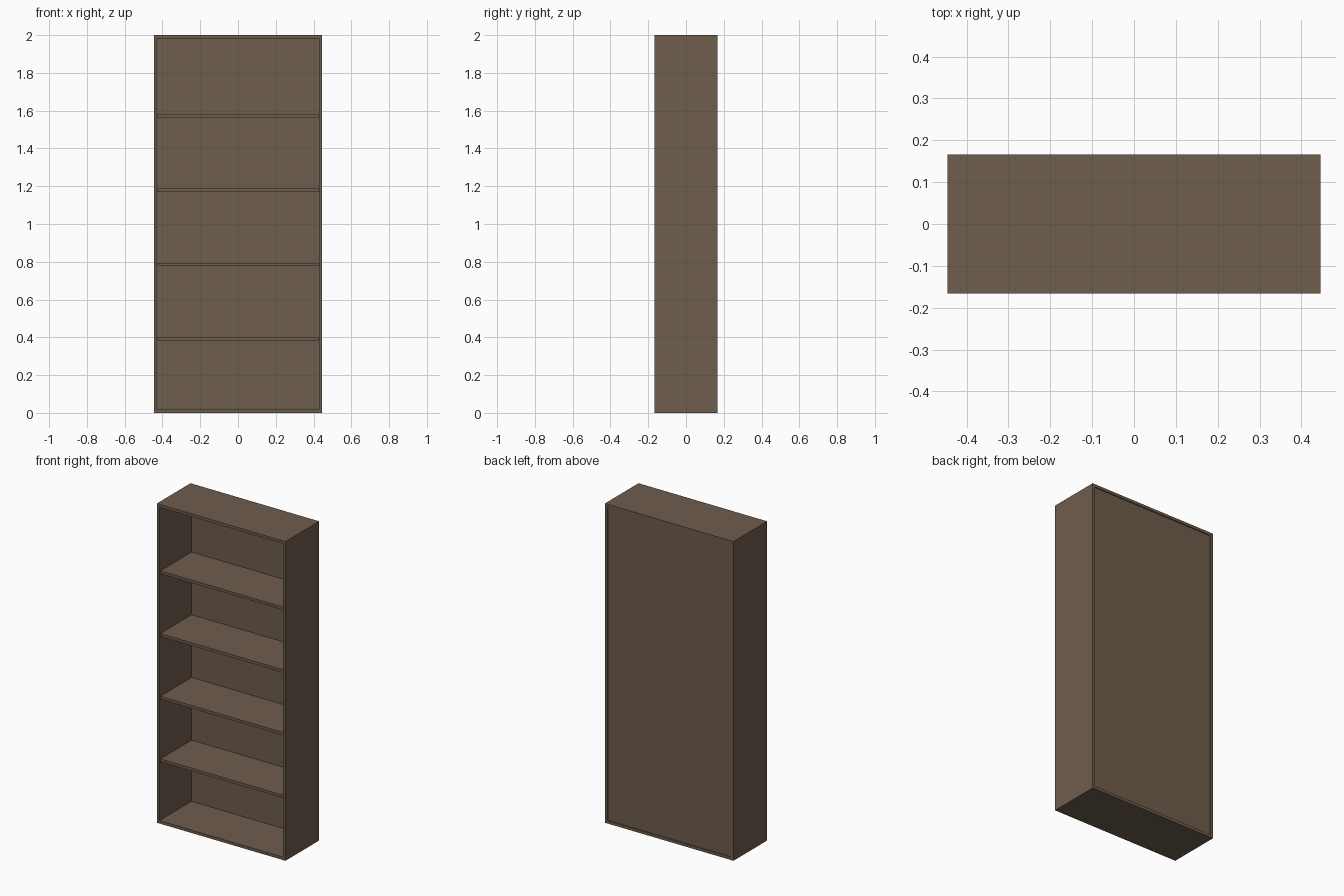
import bpy

if "Cube" in bpy.data.objects:
    bpy.data.objects.remove(bpy.data.objects["Cube"])

W, D, H, T = 0.892, 0.333, 2.0, 0.018   # width, depth, height, board thickness

wood = bpy.data.materials.new("brown_wood")
wood.diffuse_color = (0.156, 0.109, 0.074, 1)
wood.use_nodes = True
wood.node_tree.nodes["Principled BSDF"].inputs["Base Color"].default_value = wood.diffuse_color


def board(name, x, y, z):
    """Box spanning the given (min, max) ranges."""
    spans = (x, y, z)
    bpy.ops.mesh.primitive_cube_add(size=1, location=[(a + b) / 2 for a, b in spans])
    ob = bpy.context.object
    ob.name = name
    ob.scale = [b - a for a, b in spans]
    bpy.ops.object.transform_apply(location=False, rotation=False, scale=True)
    ob.data.materials.append(wood)
    return ob


full_y = (-D / 2, D / 2)
inner = W / 2 - T

# Side panels
board("left_side", (-W / 2, -inner), full_y, (0, H))
board("right_side", (inner, W / 2), full_y, (0, H))

# Top and bottom boards between the sides
board("top_board", (-inner, inner), full_y, (H - T, H))
board("bottom_board", (-inner, inner), full_y, (0, T))

# Back panel, slightly recessed into the frame
board("back_panel", (-inner, inner), (D / 2 - 0.016, D / 2 - 0.006), (T, H - T))

# Four shelves, set back a little from the front edge
step = (H - 2 * T) / 5
for i in range(1, 5):
    z = step * i
    board(f"shelf_{i}", (-inner + 0.001, inner - 0.001),
          (-D / 2 + 0.008, D / 2 - 0.016), (z - T / 2, z + T / 2))
